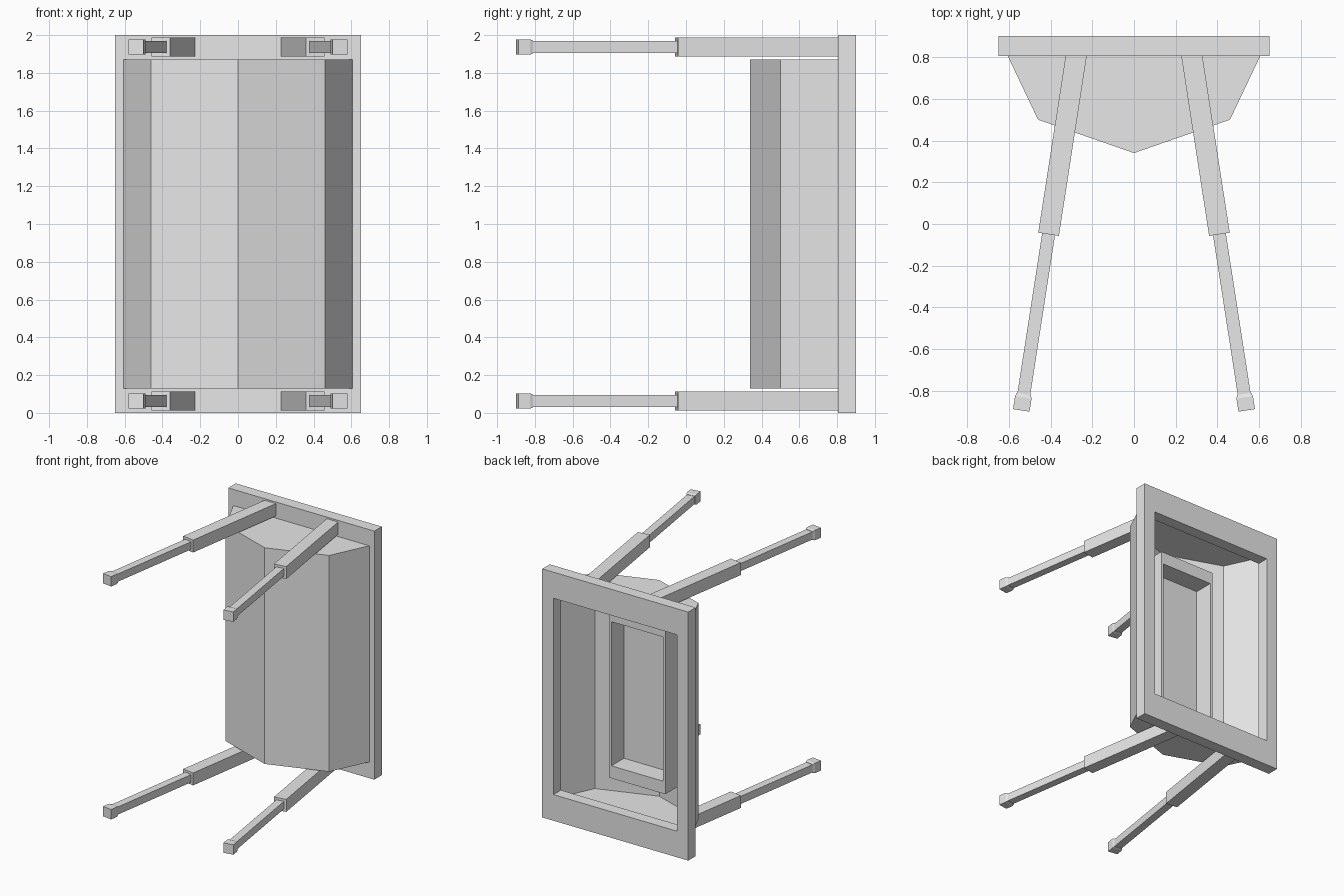
import bpy
import bmesh
from mathutils import Vector

cube = bpy.data.objects.get("Cube")
if cube:
    bpy.data.objects.remove(cube, do_unlink=True)

grey = bpy.data.materials.new("light_grey")
grey.use_nodes = True
grey.diffuse_color = (0.8, 0.8, 0.8, 1)
for node in grey.node_tree.nodes:
    if node.type == 'BSDF_PRINCIPLED':
        node.inputs["Base Color"].default_value = grey.diffuse_color


def loft(name, loops, cap_start=False, cap_end=False, ring=False):
    """Bridge equal-sized closed loops of points, optionally capped or joined end to start."""
    bm = bmesh.new()
    rows = [[bm.verts.new(p) for p in loop] for loop in loops]
    pairs = list(zip(rows, rows[1:]))
    if ring:
        pairs.append((rows[-1], rows[0]))
    for a, b in pairs:
        n = len(a)
        for i in range(n):
            j = (i + 1) % n
            bm.faces.new((a[i], a[j], b[j], b[i]))
    if cap_start:
        bm.faces.new(rows[0][::-1])
    if cap_end:
        bm.faces.new(rows[-1])
    bmesh.ops.recalc_face_normals(bm, faces=bm.faces)
    mesh = bpy.data.meshes.new(name)
    bm.to_mesh(mesh)
    bm.free()
    mesh.materials.append(grey)
    obj = bpy.data.objects.new(name, mesh)
    bpy.context.collection.objects.link(obj)
    return obj


def rect(half_x, margin, y):
    """Upright rectangle facing y, inset from the full height by margin."""
    low, high = margin, 2 - margin
    return [(-half_x, y, low), (half_x, y, low), (half_x, y, high), (-half_x, y, high)]


# Rectangular rim with a large opening
BACK, FRONT = 0.9, 0.805
loft("rim_frame", [rect(0.65, 0, FRONT), rect(0.65, 0, BACK),
                   rect(0.55, 0.21, BACK), rect(0.55, 0.21, FRONT)], ring=True)

# Faceted hollow body, open towards the rim
profile = [(-0.605, FRONT), (-0.46, 0.5), (0, 0.34), (0.46, 0.5), (0.605, FRONT)]
body = loft("hollow_body", [[(x, y, z) for x, y in profile] for z in (0.13, 1.87)],
            cap_start=True, cap_end=True)
bm = bmesh.new()
bm.from_mesh(body.data)
open_side = [f for f in bm.faces if all(v.co.y > FRONT - 0.01 for v in f.verts)]
bmesh.ops.delete(bm, geom=open_side, context='FACES')
bm.to_mesh(body.data)
bm.free()

# Recessed tray inside the body
loft("inner_tray", [rect(0.25, 0.32, 0.43), rect(0.25, 0.32, 0.62),
                    rect(0.23, 0.42, 0.62), rect(0.23, 0.42, 0.46)], cap_end=True)

# Splayed telescopic legs, one at each corner
HIP, TOE = Vector((0.27, 0.85)), Vector((0.54, -0.893))
LENGTH = (TOE - HIP).length
along = (TOE - HIP).normalized()
across = Vector((-along.y, along.x))


def leg_section(distance, half, side, z):
    centre = HIP + along * distance
    points = []
    for a, b in ((-1, -1), (1, -1), (1, 1), (-1, 1)):
        p = centre + across * (a * half)
        points.append((side * p.x, p.y, z + b * half))
    return points


def leg_part(name, stations, side, z):
    loft(name, [leg_section(d, h, side, z) for d, h in stations], True, True)


SLEEVE = 0.91
FOOT = LENGTH - 0.075
for side, side_name in ((1, "left"), (-1, "right")):
    for z, level in ((0.063, "lower"), (1.937, "upper")):
        tag = f"{level}_{side_name}"
        leg_part(f"leg_sleeve_{tag}", [(0, 0.05), (SLEEVE, 0.05)], side, z)
        leg_part(f"leg_shaft_{tag}", [(SLEEVE - 0.03, 0.031), (FOOT + 0.02, 0.031)], side, z)
        leg_part(f"leg_foot_{tag}", [(FOOT - 0.005, 0.034), (FOOT + 0.012, 0.04),
                                     (LENGTH, 0.04)], side, z)
